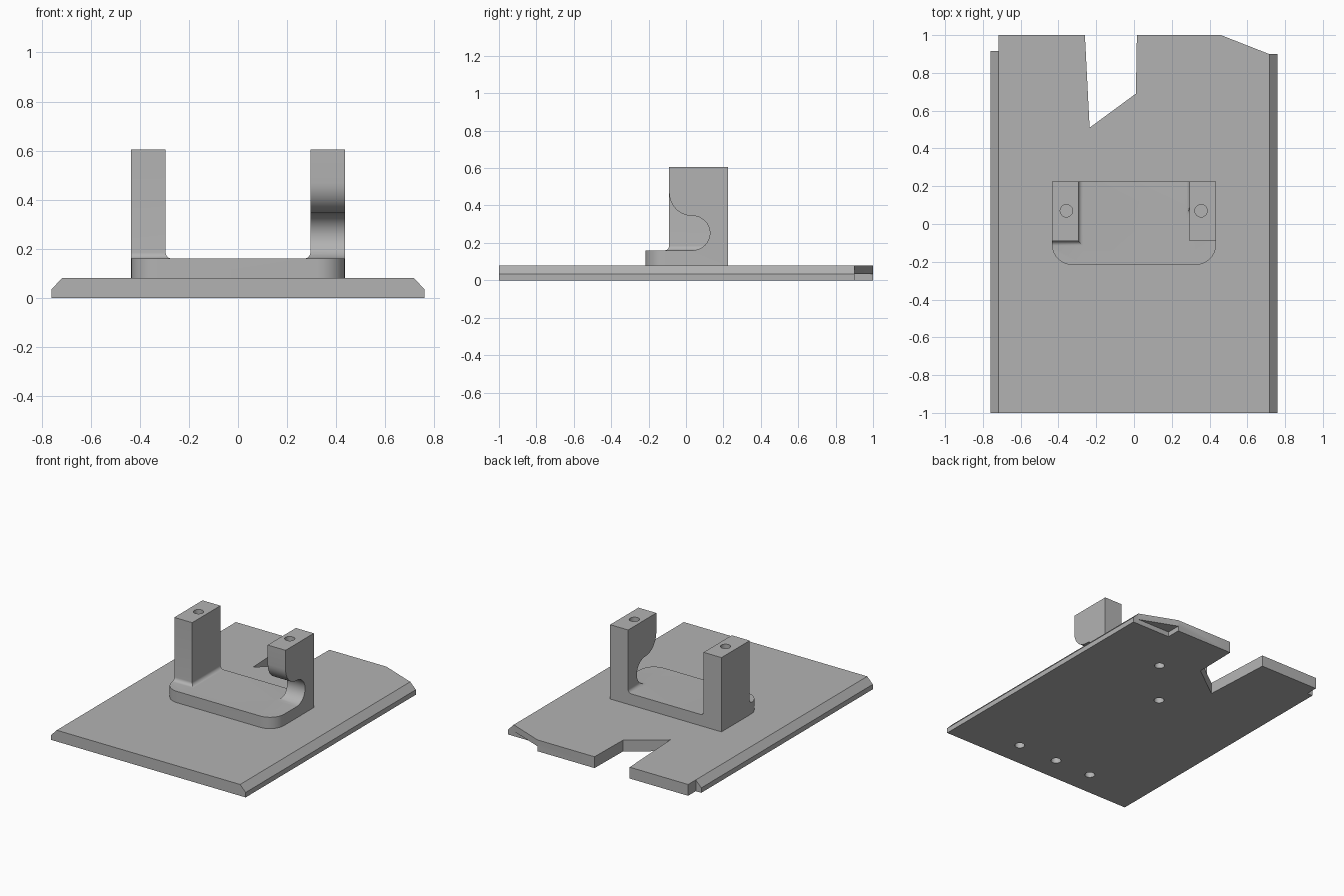
import bpy, bmesh, math

cube = bpy.data.objects.get("Cube")
if cube:
    bpy.data.objects.remove(cube, do_unlink=True)

grey = bpy.data.materials.new("plain grey")
grey.use_nodes = True
grey.diffuse_color = (0.45, 0.45, 0.45, 1)
grey.node_tree.nodes["Principled BSDF"].inputs["Base Color"].default_value = grey.diffuse_color


def prism(name, pts, axis, a, b):
    """Extrude a 2D outline along an axis from a to b."""
    place = {"x": lambda p, t: (t, p[0], p[1]),
             "y": lambda p, t: (p[0], t, p[1]),
             "z": lambda p, t: (p[0], p[1], t)}[axis]
    bm = bmesh.new()
    low = [bm.verts.new(place(p, a)) for p in pts]
    high = [bm.verts.new(place(p, b)) for p in pts]
    bm.faces.new(low)
    bm.faces.new(high)
    for i in range(len(pts)):
        j = (i + 1) % len(pts)
        bm.faces.new((low[i], low[j], high[j], high[i]))
    bmesh.ops.recalc_face_normals(bm, faces=bm.faces)
    mesh = bpy.data.meshes.new(name)
    bm.to_mesh(mesh)
    bm.free()
    mesh.materials.append(grey)
    obj = bpy.data.objects.new(name, mesh)
    bpy.context.collection.objects.link(obj)
    return obj


def arc(cx, cy, rx, ry, start, end, n=10):
    angles = [math.radians(start + (end - start) * i / n) for i in range(n + 1)]
    return [(cx + rx * math.cos(t), cy + ry * math.sin(t)) for t in angles]


def box(x0, x1, y0, y1):
    return [(x0, y0), (x1, y0), (x1, y1), (x0, y1)]


def combine(obj, tool, operation="DIFFERENCE"):
    tool.hide_render = True
    mod = obj.modifiers.new("cut", "BOOLEAN")
    mod.operation, mod.solver, mod.object = operation, "EXACT", tool
    bpy.context.view_layer.objects.active = obj
    bpy.ops.object.modifier_apply(modifier=mod.name)
    bpy.data.objects.remove(tool, do_unlink=True)


def hole(obj, x, y, r, z0, z1):
    circle = arc(x, y, r, r, 0, 360, 24)[:-1]
    combine(obj, prism("hole_cutter", circle, "z", z0, z1))


# Base plate with chamfered long sides
W, TOP, STEP = 0.76, 0.08, 0.035
plate = prism("base_plate", [(-W, 0), (W, 0), (W, STEP), (0.717, TOP),
                             (-0.717, TOP), (-W, STEP)], "y", -1, 1)

# Slot in the back edge, side notch, and stepped, slanted back corner
slot = [(-0.265, 1.1), (-0.235, 0.51), (0.01, 0.69), (0.017, 1.1)]
combine(plate, prism("slot_cutter", slot, "z", -0.1, 0.2))
combine(plate, prism("notch_cutter", box(-0.9, -0.717, 0.915, 1.1), "z", -0.1, 0.2))
slant = [(0.2, 1.102), (0.715, 0.9), (0.9, 0.9), (0.9, 1.102)]
combine(plate, prism("slant_cutter", slant, "z", -0.1, 0.2))
combine(plate, prism("step_cutter", box(0.46, 0.9, 0.9, 1.1), "z", -0.1, STEP))

# Blind holes underneath
for x, y in [(0.29, -0.82), (-0.02, -0.82), (-0.31, -0.82), (-0.03, 0.22), (0.26, 0.57)]:
    hole(plate, x, y, 0.033, -0.1, 0.04)

# Bracket: U-shaped front profile with filleted inner corners
FLOOR, PEAK, INNER, F = 0.16, 0.605, 0.295, 0.025
u_shape = ([(-0.5, TOP), (0.5, TOP), (0.5, PEAK), (INNER, PEAK)]
           + arc(INNER - F, FLOOR + F, F, F, 0, -90, 6)
           + arc(F - INNER, FLOOR + F, F, F, 270, 180, 6)
           + [(-INNER, PEAK), (-0.5, PEAK)])
bracket = prism("bracket", u_shape, "y", -0.3, 0.225)

# Rounded front corners of the foot
R, X, FRONT = 0.11, 0.435, -0.217
outline = (arc(R - X, FRONT + R, R, R, 180, 270) + arc(X - R, FRONT + R, R, R, 270, 360)
           + [(X, 0.3), (-X, 0.3)])
combine(bracket, prism("outline_cutter", outline, "z", 0, 1), "INTERSECT")

# Straight post front with a fillet, and the scooped post front
straight = ([(-0.5, FLOOR)] + arc(-0.09 - F, FLOOR + F, F, F, 270, 360, 6)
            + [(-0.09, 0.7), (-0.5, 0.7)])
combine(bracket, prism("straight_cutter", straight, "x", -0.6, F - INNER))
scoop = ([(-0.5, FLOOR)] + arc(0.033, 0.2525, 0.095, 0.0925, -90, 90, 16)
         + arc(0.03, 0.47, 0.12, 0.125, 270, 180) + [(-0.09, 0.7), (-0.5, 0.7)])
combine(bracket, prism("scoop_cutter", scoop, "x", INNER - F, 0.6))

# Screw holes in the post tops
for x in (-0.358, 0.355):
    hole(bracket, x, 0.07, 0.033, 0.45, 0.7)

# Smooth curved walls, keep edges crisp
for obj in (plate, bracket):
    bpy.ops.object.select_all(action="DESELECT")
    obj.select_set(True)
    bpy.context.view_layer.objects.active = obj
    bpy.ops.object.shade_smooth_by_angle(angle=math.radians(30))
